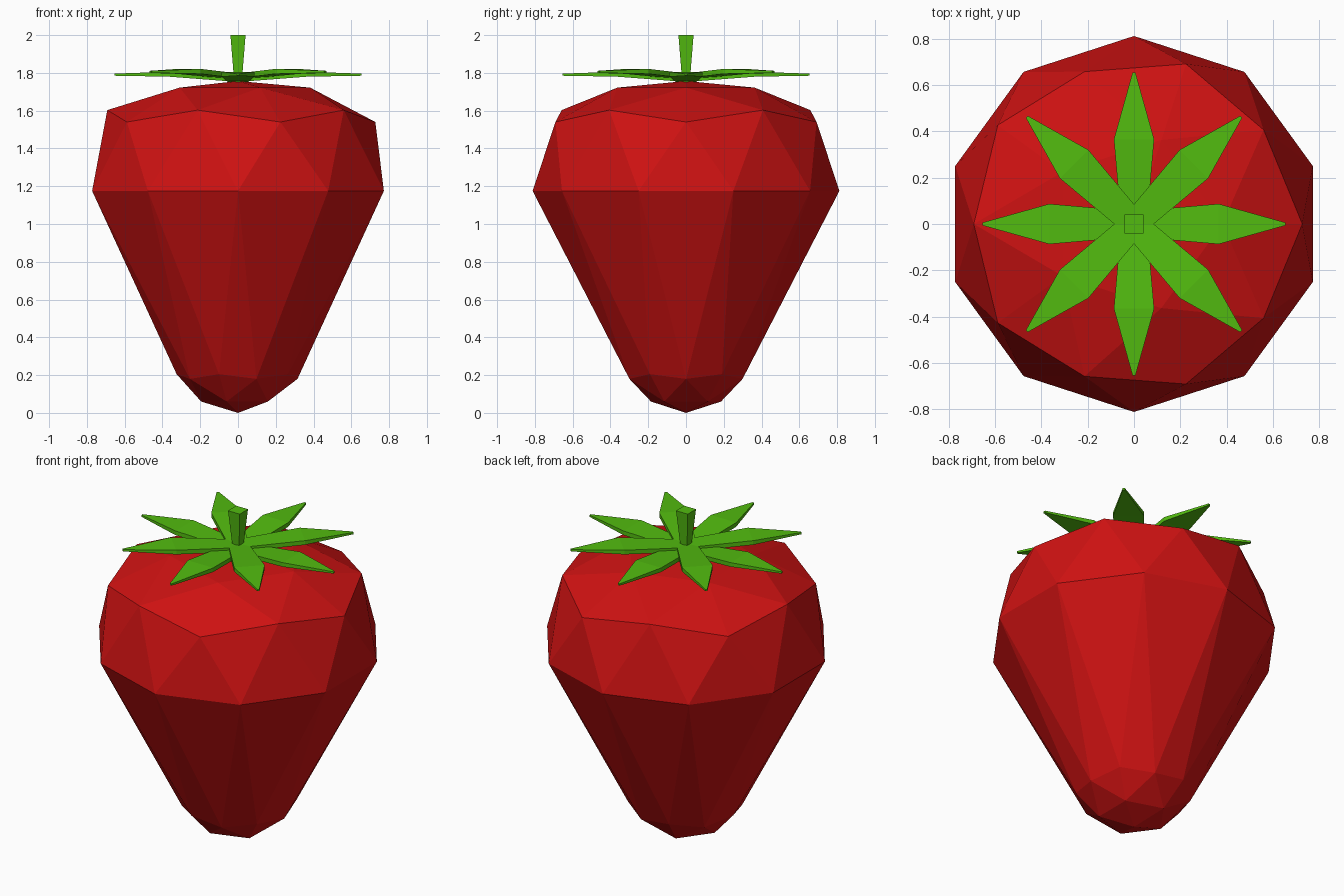
import bpy, bmesh, math
from mathutils import Matrix

if "Cube" in bpy.data.objects:
    bpy.data.objects.remove(bpy.data.objects["Cube"])


def material(name, color):
    m = bpy.data.materials.new(name)
    m.diffuse_color = color
    m.use_nodes = True
    m.node_tree.nodes["Principled BSDF"].inputs["Base Color"].default_value = m.diffuse_color
    return m


red = material("red", (0.62, 0.006, 0.006, 1))
green = material("green", (0.085, 0.5, 0.005, 1))


def finish(bm, name, mat):
    bmesh.ops.recalc_face_normals(bm, faces=bm.faces[:])
    me = bpy.data.meshes.new(name)
    bm.to_mesh(me)
    bm.free()
    me.materials.append(mat)
    ob = bpy.data.objects.new(name, me)
    bpy.context.collection.objects.link(ob)
    return ob


# Fruit: low-poly icosphere with each ring moved to a new radius and height
# (sphere height, new radius, new height)
rings = [(-1, 0, 0), (-0.851, 0.195, 0.06), (-0.526, 0.315, 0.18),
         (-0.447, 0.325, 0.205), (0, 0.812, 1.175), (0.447, 0.727, 1.54),
         (0.526, 0.692, 1.603), (0.851, 0.382, 1.722), (1, 0, 1.757)]
bpy.ops.mesh.primitive_ico_sphere_add(subdivisions=2, radius=1)
fruit = bpy.context.object
fruit.name = "fruit"
fruit.data.materials.append(red)
for v in fruit.data.vertices:
    _, r, z = min(rings, key=lambda k: abs(k[0] - v.co.z))
    a = math.atan2(v.co.y, v.co.x)
    v.co = (r * math.cos(a), r * math.sin(a), z)
for p in fruit.data.polygons:
    p.use_smooth = False


# Leaves: tapered slabs, widest at the shoulder, alternating in height
def leaf(name, angle, lift):
    # (distance, half width, bottom, top)
    sections = [(0, 0.055, 1.752, 1.778), (0.366, 0.087, 1.78, 1.806),
                (0.655, 0.006, 1.785, 1.796)]
    bm = bmesh.new()
    loops = [[bm.verts.new((x, s * w, z + lift)) for s, z in
              ((-1, lo), (1, lo), (1, hi), (-1, hi))]
             for x, w, lo, hi in sections]
    for a, b in zip(loops, loops[1:]):
        for i in range(4):
            j = (i + 1) % 4
            bm.faces.new((a[i], a[j], b[j], b[i]))
    bm.faces.new(loops[0])
    bm.faces.new(loops[-1])
    bm.transform(Matrix.Rotation(angle, 4, 'Z'))
    finish(bm, name, green)


for i in range(8):
    leaf(f"leaf_{i + 1}", i * math.pi / 4, 0.015 * (i % 2))

# Stem: square, flaring towards the top
bm = bmesh.new()
bmesh.ops.create_cube(bm, size=2)
for v in bm.verts:
    w, z = (0.04, 2.0) if v.co.z > 0 else (0.021, 1.765)
    v.co = (v.co.x * w, v.co.y * w, z)
finish(bm, "stem", green)
